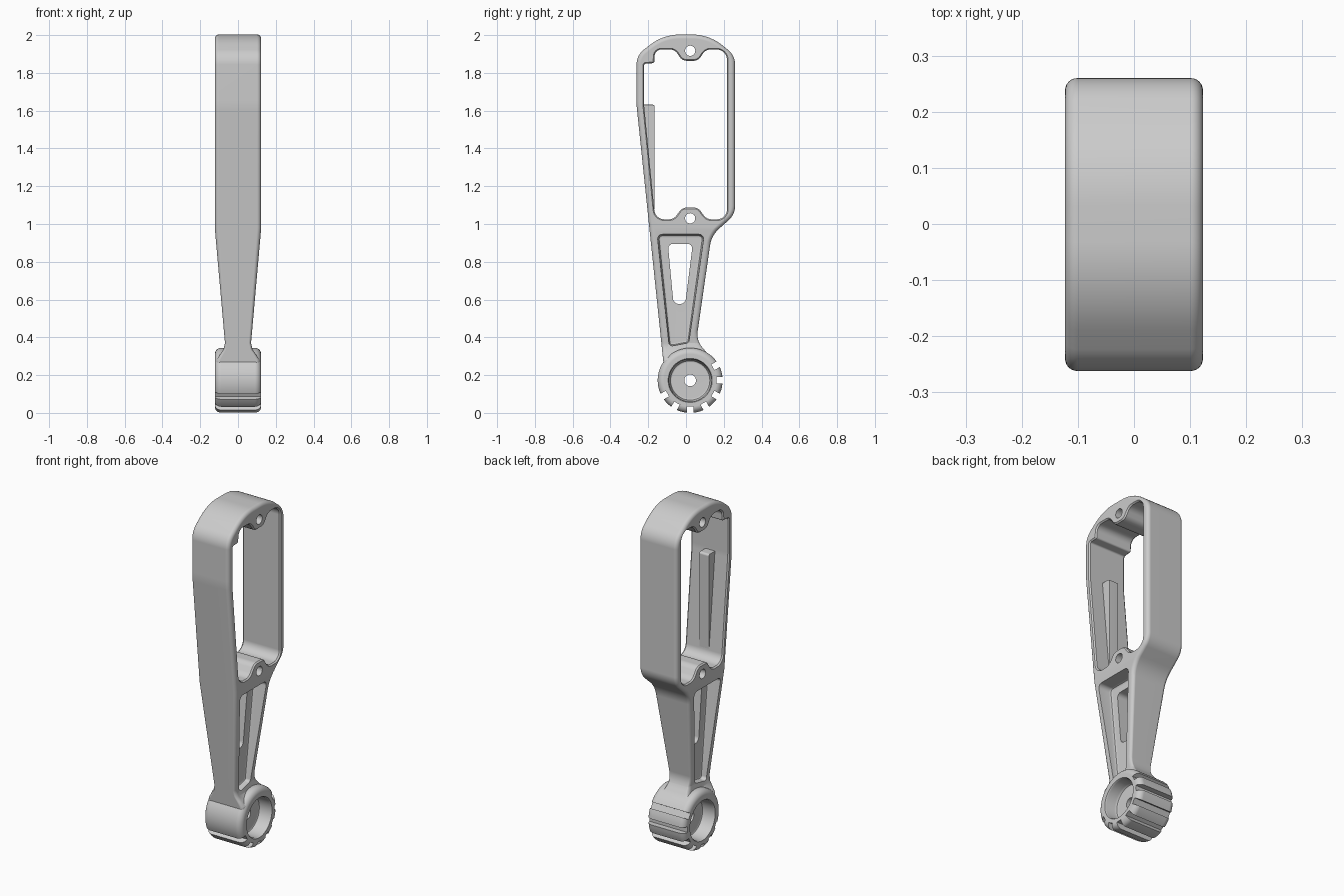
import bpy, bmesh
from math import sin, cos, pi, atan2, radians
from mathutils import Vector

if "Cube" in bpy.data.objects:
    bpy.data.objects.remove(bpy.data.objects["Cube"])

HALF = 0.123            # half thickness along x
CY, CZ = 0.022, 0.172   # hub axis


def rounded(corners, seg=8):
    """Closed (y, z) profile from (y, z, fillet radius) corners, counter-clockwise."""
    pts, n = [], len(corners)
    for i, (y, z, r) in enumerate(corners):
        p = Vector((y, z))
        a = Vector(corners[i - 1][:2]) - p
        b = Vector(corners[(i + 1) % n][:2]) - p
        la, lb = a.length, b.length
        a, b = a / la, b / lb
        half = a.angle(b) / 2
        t = min(r * cos(half) / sin(half), 0.49 * la, 0.49 * lb)
        if r <= 0 or half > 1.56:
            pts.append(p)
            continue
        r = t * sin(half) / cos(half)
        c = p + (a + b).normalized() * (r / sin(half))
        v0, v1 = p + a * t - c, p + b * t - c
        a0 = atan2(v0.y, v0.x)
        da = (atan2(v1.y, v1.x) - a0 + pi) % (2 * pi) - pi
        pts += [c + r * Vector((cos(a0 + da * k / seg), sin(a0 + da * k / seg))) for k in range(seg + 1)]
    area = sum(pts[i - 1].cross(pts[i]) for i in range(len(pts)))
    return pts if area > 0 else pts[::-1]


def circle(y, z, r, n=64):
    return [Vector((y + r * cos(2 * pi * k / n), z + r * sin(2 * pi * k / n))) for k in range(n)]


def offset(pts, d):
    out, n = [], len(pts)
    for i, p in enumerate(pts):
        e1, e2 = (p - pts[i - 1]).normalized(), (pts[(i + 1) % n] - p).normalized()
        n1, n2 = Vector((e1.y, -e1.x)), Vector((e2.y, -e2.x))
        out.append(p + (n1 + n2) / max(1 + n1.dot(n2), 0.3) * d)
    return out


def loft(name, pts, rings, taper=None):
    """Sweep a profile along x through (x, outward offset) rings."""
    bm = bmesh.new()
    loops = [[bm.verts.new((x, p.x, p.y)) for p in offset(pts, d)] for x, d in rings]
    n = len(pts)
    for A, B in zip(loops, loops[1:]):
        for i in range(n):
            bm.faces.new((A[i - 1], A[i], B[i], B[i - 1]))
    bm.faces.new(loops[0])
    bm.faces.new(loops[-1])
    bmesh.ops.recalc_face_normals(bm, faces=bm.faces)
    if taper:
        for z, _ in taper:
            bmesh.ops.bisect_plane(bm, geom=bm.verts[:] + bm.edges[:] + bm.faces[:],
                                   plane_co=(0, 0, z), plane_no=(0, 0, 1))
        for v in bm.verts:
            h = taper[0][1] if v.co.z < taper[0][0] else taper[-1][1]
            for (z0, h0), (z1, h1) in zip(taper, taper[1:]):
                if z0 <= v.co.z <= z1:
                    h = h0 + (h1 - h0) * (v.co.z - z0) / (z1 - z0)
            v.co.x *= h / HALF
    me = bpy.data.meshes.new(name)
    bm.to_mesh(me)
    bm.free()
    ob = bpy.data.objects.new(name, me)
    bpy.context.collection.objects.link(ob)
    return ob


def round_rings(h, r, seg=6):
    side = [(h - r + r * sin(pi / 2 * k / seg), -r + r * cos(pi / 2 * k / seg)) for k in range(seg + 1)]
    return [(-x, d) for x, d in reversed(side)] + side


def boolean(target, tool, op='DIFFERENCE'):
    tool.hide_render = True
    m = target.modifiers.new("bool", 'BOOLEAN')
    m.operation, m.solver, m.object = op, 'EXACT', tool
    bpy.context.view_layer.objects.active = target
    bpy.ops.object.modifier_apply(modifier=m.name)
    bpy.data.objects.remove(tool)


THROUGH = [(-0.2, 0), (0.2, 0)]
EASED = [(-0.2, 0.008), (-0.125, 0.008), (-0.115, 0), (0.115, 0), (0.125, 0.008), (0.2, 0.008)]

# Handle body: outer outline with rounded rims, thinning towards the hub
outline = rounded([
    (-0.262, 1.63, 0.5), (-0.262, 1.893, 0.1), (-0.12, 2.003, 0.3), (0.12, 2.003, 0.3),
    (0.26, 1.893, 0.1), (0.26, 1.05, 0.1), (0.135, 0.94, 0.15), (0.055, 0.385, 0.1),
    (0.15, 0.27, 0), (0.02, 0.17, 0), (-0.118, 0.25, 0)])
body = loft("handle_body", outline, round_rings(HALF, 0.022),
            taper=[(0.28, 0.115), (0.31, 0.095), (0.335, 0.077), (0.37, 0.069), (0.98, HALF)])

# Hub barrel
boolean(body, loft("hub", circle(CY, CZ, 0.172), round_rings(HALF, 0.033)), 'UNION')

# Large window with screw-boss bumps
window = rounded([
    (-0.222, 1.63, 0.3), (-0.222, 1.848, 0.01), (-0.168, 1.852, 0.01), (-0.165, 1.924, 0.06),
    (-0.06, 1.924, 0.05), (-0.02, 1.864, 0.045), (0.064, 1.864, 0.045), (0.104, 1.924, 0.05),
    (0.217, 1.924, 0.068), (0.217, 1.025, 0.068), (0.109, 1.025, 0.05), (0.064, 1.087, 0.045),
    (-0.02, 1.087, 0.045), (-0.065, 1.025, 0.05), (-0.163, 1.025, 0.06)])
boolean(body, loft("window_cut", window, EASED))

# Screw holes and hub bore
for z, r in ((1.917, 0.027), (1.03, 0.027), (CZ, 0.031)):
    boolean(body, loft("hole_cut", circle(CY, z, r, 32), THROUGH))

# Tapered pockets and hub counterbores on both sides
pocket = rounded([(-0.152, 0.945, 0.025), (0.096, 0.945, 0.025), (0.016, 0.37, 0.02), (-0.09, 0.35, 0.02)])
for s in (-1, 1):
    boolean(body, loft("pocket_cut", pocket,
                       [(s * 0.035, -0.016), (s * 0.04, -0.007), (s * 0.052, -0.002), (s * 0.2, 0.004)]))
    boolean(body, loft("bore_cut", circle(CY, CZ, 0.11),
                       [(s * 0.045, -0.015), (s * 0.05, -0.006), (s * 0.062, 0), (s * 0.115, 0.002),
                        (s * 0.127, 0.009)]))

# Through slot in the web
slot = rounded([(-0.096, 0.895, 0.025), (0.036, 0.895, 0.025), (-0.004, 0.577, 0.03), (-0.066, 0.577, 0.03)])
boolean(body, loft("slot_cut", slot, THROUGH))

# Grip notches around the lower hub
for k in range(7):
    a = radians(30 - 30 * k)
    u, w = Vector((cos(a), sin(a))), Vector((-sin(a), cos(a)))
    c = Vector((CY, CZ))
    quad = [c + u * r + w * t for r, t in ((0.139, -0.017), (0.21, -0.017), (0.21, 0.017), (0.139, 0.017))]
    boolean(body, loft("notch_cut", quad, THROUGH))

# Wedge rib on the inside of the window
rib = loft("inner_rib", rounded([(-0.24, 1.632, 0), (-0.166, 1.632, 0.012), (-0.166, 1.08, 0), (-0.19, 1.08, 0)]),
           round_rings(0.032, 0.004, 2))

for ob in (body, rib):
    bpy.ops.object.select_all(action='DESELECT')
    ob.select_set(True)
    bpy.context.view_layer.objects.active = ob
    bpy.ops.object.shade_smooth_by_angle(angle=radians(30))
    wn = ob.modifiers.new("weighted_normals", 'WEIGHTED_NORMAL')
    wn.keep_sharp = True
